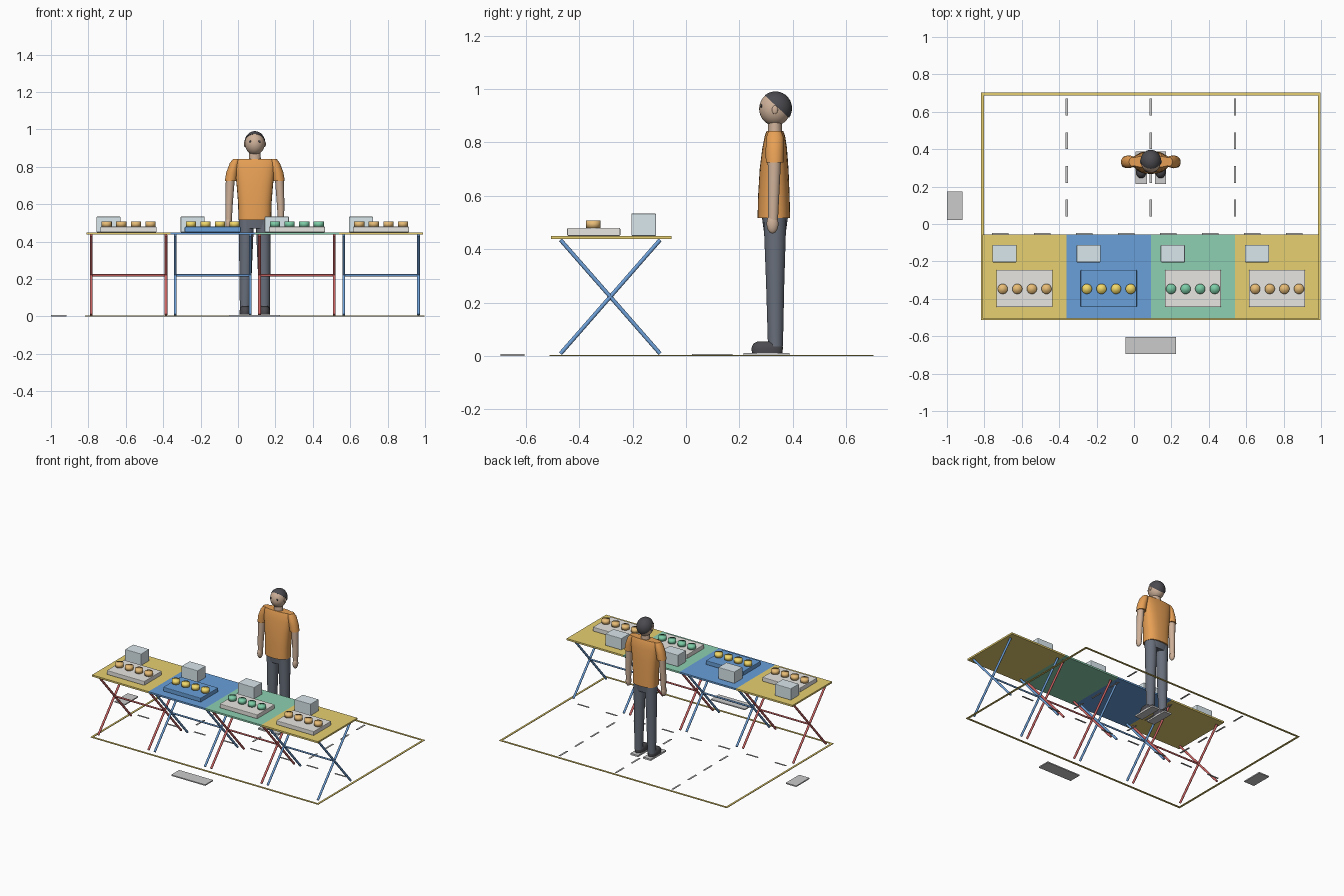
import bpy, bmesh, math
from mathutils import Vector, Matrix

if "Cube" in bpy.data.objects:
    bpy.data.objects.remove(bpy.data.objects["Cube"])

MATS = {}
COLORS = {
    "yellow": (0.80, 0.63, 0.16), "blue": (0.14, 0.35, 0.70), "green": (0.27, 0.63, 0.44),
    "red": (0.62, 0.13, 0.13), "leg_blue": (0.16, 0.36, 0.70), "tray_grey": (0.80, 0.79, 0.76),
    "bun": (0.80, 0.50, 0.18), "bun_yellow": (0.88, 0.68, 0.14), "bun_green": (0.20, 0.60, 0.38),
    "glass": (0.70, 0.80, 0.84), "plate": (0.66, 0.66, 0.66), "dash": (0.60, 0.61, 0.62),
    "skin": (0.62, 0.44, 0.32), "shirt": (0.80, 0.35, 0.09), "trousers": (0.14, 0.16, 0.20),
    "dark": (0.07, 0.07, 0.08),
}


def finish(name, bm, color, smooth=None):
    bmesh.ops.recalc_face_normals(bm, faces=bm.faces)
    me = bpy.data.meshes.new(name)
    bm.to_mesh(me)
    bm.free()
    ob = bpy.data.objects.new(name, me)
    bpy.context.collection.objects.link(ob)
    if color not in MATS:
        MATS[color] = bpy.data.materials.new(color)
        MATS[color].diffuse_color = (*COLORS[color], 1)
    me.materials.append(MATS[color])
    if smooth:
        bpy.ops.object.select_all(action='DESELECT')
        ob.select_set(True)
        bpy.context.view_layer.objects.active = ob
        bpy.ops.object.shade_smooth_by_angle(angle=math.radians(smooth))
    return ob


def box(name, x, y, z, color, bevel=0):
    """Box from (min, max) ranges."""
    bm = bmesh.new()
    bmesh.ops.create_cube(bm, size=1)
    for v in bm.verts:
        v.co = [r[0] + (c + 0.5) * (r[1] - r[0]) for c, r in zip(v.co, (x, y, z))]
    if bevel:
        bmesh.ops.bevel(bm, geom=bm.edges[:], offset=bevel, segments=2, affect='EDGES', profile=0.5)
    return finish(name, bm, color)


def rod(name, a, b, r, color, sides=12, smooth=40):
    a, b = Vector(a), Vector(b)
    d = b - a
    m = Matrix.Translation((a + b) / 2) @ d.to_track_quat('Z', 'Y').to_matrix().to_4x4()
    bm = bmesh.new()
    bmesh.ops.create_cone(bm, cap_ends=True, segments=sides, radius1=r, radius2=r, depth=d.length, matrix=m)
    return finish(name, bm, color, smooth)


def ball(name, c, r, color, cut=None):
    """Ellipsoid, optionally keeping only the side of a plane its normal points to."""
    bm = bmesh.new()
    bmesh.ops.create_uvsphere(bm, u_segments=32, v_segments=20, radius=1,
                              matrix=Matrix.Translation(c) @ Matrix.Diagonal((*r, 1)))
    if cut:
        res = bmesh.ops.bisect_plane(bm, geom=bm.verts[:] + bm.edges[:] + bm.faces[:],
                                     plane_co=cut[0], plane_no=cut[1], clear_inner=True)
        rim = [e for e in res['geom_cut'] if isinstance(e, bmesh.types.BMEdge)]
        bmesh.ops.holes_fill(bm, edges=rim)
    return finish(name, bm, color, 50)


def loft(name, rings, color, power=2.0, n=28):
    """Skin through superellipse rings (cx, cy, z, rx, ry)."""
    bm = bmesh.new()
    loops = []
    for cx, cy, z, rx, ry in rings:
        loop = []
        for i in range(n):
            c, s = math.cos(2 * math.pi * i / n), math.sin(2 * math.pi * i / n)
            loop.append(bm.verts.new((cx + rx * math.copysign(abs(c) ** (2 / power), c),
                                      cy + ry * math.copysign(abs(s) ** (2 / power), s), z)))
        loops.append(loop)
    for a, b in zip(loops, loops[1:]):
        for i in range(n):
            bm.faces.new((a[i], a[(i + 1) % n], b[(i + 1) % n], b[i]))
    bm.faces.new(loops[0])
    bm.faces.new(loops[-1])
    return finish(name, bm, color, 50)


# floor outline
X0, X1, Y0, Y1, YM, T = -0.81, 0.99, -0.505, 0.695, -0.055, 0.007
for i, y in enumerate((Y0, Y1)):
    box(f"floor_border_long_{i}", (X0 - T, X1 + T), (y - T, y + T), (0, 0.004), "yellow")
for i, x in enumerate((X0, X1)):
    box(f"floor_border_short_{i}", (x - T, x + T), (Y0 + T, Y1 - T), (0, 0.004), "yellow")

# dashed floor lines
for k in range(3):
    x = X0 + 0.45 * (k + 1)
    for i in range(4):
        y = 0.04 + 0.18 * i
        box(f"bay_dash_{k}_{i}", (x - 0.006, x + 0.006), (y, y + 0.09), (0, 0.003), "dash")
for i in range(8):
    x = X0 + 0.05 + 0.2245 * i
    box(f"aisle_dash_{i}", (x, x + 0.09), (YM - 0.006, YM + 0.006), (0, 0.003), "dash")

# blank dimension plates
box("width_plate", (-0.045, 0.225), (-0.695, -0.605), (0, 0.008), "plate")
box("depth_plate", (-1.0, -0.917), (0.022, 0.174), (0, 0.008), "plate")

# folding tables with trays, buns and display boxes
tables = [("yellow", "red", "tray_grey", "bun"), ("blue", "leg_blue", "blue", "bun_yellow"),
          ("green", "red", "tray_grey", "bun_green"), ("yellow", "leg_blue", "tray_grey", "bun")]
for k, (top, leg, tray, bun) in enumerate(tables):
    cx = X0 + 0.225 + 0.45 * k
    box(f"table_top_{k}", (cx - 0.225, cx + 0.225), (Y0, YM), (0.438, 0.45), top)
    for side in (-1, 1):
        x = cx + side * 0.2
        rod(f"leg_a_{k}_{side}", (x, -0.47, 0.009), (x, -0.097, 0.435), 0.0075, leg)
        rod(f"leg_b_{k}_{side}", (x, -0.097, 0.009), (x, -0.47, 0.435), 0.0075, leg)
    rod(f"leg_crossbar_{k}", (cx - 0.2, -0.2835, 0.22), (cx + 0.2, -0.2835, 0.22), 0.006, leg)
    box(f"tray_{k}", (cx - 0.15, cx + 0.15), (-0.445, -0.246), (0.45, 0.48), tray, 0.004)
    for i in range(4):
        x = cx - 0.117 + 0.078 * i
        rod(f"bun_{k}_{i}", (x, -0.347, 0.479), (x, -0.347, 0.507), 0.027, bun, 24, 180)
    box(f"display_box_{k}", (cx - 0.172, cx - 0.043), (-0.205, -0.112), (0.45, 0.534), "glass", 0.004)

# standing vendor
PX, PY = 0.09, 0.333
loft("shirt_body", [(PX, 0.329, 0.517, 0.088, 0.061), (PX, 0.329, 0.60, 0.089, 0.059),
                    (PX, 0.330, 0.70, 0.097, 0.054), (PX, 0.332, 0.78, 0.106, 0.046),
                    (PX, PY, 0.825, 0.112, 0.038), (PX, PY, 0.843, 0.106, 0.031)], "shirt", 2.6)
loft("neck", [(PX, PY, 0.83, 0.033, 0.027), (PX, PY, 0.89, 0.029, 0.025)], "skin")
ball("head", (PX, PY, 0.926), (0.053, 0.059, 0.063), "skin")
ball("hair", (PX, PY + 0.002, 0.928), (0.056, 0.062, 0.063), "dark",
     ((PX, 0.335, 0.939), (0, 0.68, 0.73)))
loft("hips", [(PX, PY, 0.47, 0.075, 0.042), (PX, PY, 0.53, 0.084, 0.05)], "trousers", 2.5)
for s, tag in ((-1, "left"), (1, "right")):
    ball(f"ear_{tag}", (PX + s * 0.053, PY, 0.922), (0.006, 0.011, 0.016), "skin")
    ball(f"eye_{tag}", (PX + s * 0.025, PY - 0.051, 0.936), (0.006, 0.004, 0.006), "dark")
    loft(f"sleeve_{tag}", [(PX + s * 0.129, 0.332, 0.725, 0.031, 0.033),
                           (PX + s * 0.122, 0.332, 0.77, 0.031, 0.034),
                           (PX + s * 0.108, PY, 0.82, 0.026, 0.032),
                           (PX + s * 0.097, PY, 0.843, 0.019, 0.024)], "shirt")
    loft(f"arm_{tag}", [(PX + s * 0.140, 0.326, 0.50, 0.016, 0.018),
                        (PX + s * 0.138, 0.328, 0.60, 0.020, 0.021),
                        (PX + s * 0.131, 0.331, 0.74, 0.024, 0.025)], "skin")
    ball(f"hand_{tag}", (PX + s * 0.141, 0.324, 0.495), (0.017, 0.022, 0.036), "skin")
    loft(f"trouser_leg_{tag}", [(PX + s * 0.052, 0.335, 0.035, 0.028, 0.028),
                                (PX + s * 0.049, 0.334, 0.27, 0.034, 0.034),
                                (PX + s * 0.045, PY, 0.53, 0.041, 0.043)], "trousers")
    loft(f"shoe_{tag}", [(PX + s * 0.052, 0.304, 0.012, 0.029, 0.057),
                         (PX + s * 0.052, 0.304, 0.030, 0.030, 0.059),
                         (PX + s * 0.052, 0.306, 0.046, 0.026, 0.054),
                         (PX + s * 0.052, 0.308, 0.055, 0.017, 0.040)], "dark", 2.4)
    box(f"foot_plate_{tag}", (PX + s * 0.051 - 0.03, PX + s * 0.051 + 0.03),
        (0.215, 0.388), (0, 0.012), "plate")

for m in bpy.data.materials:
    if m.users and not m.is_grease_pencil:
        m.use_nodes = True
        m.node_tree.nodes["Principled BSDF"].inputs["Base Color"].default_value = m.diffuse_color
